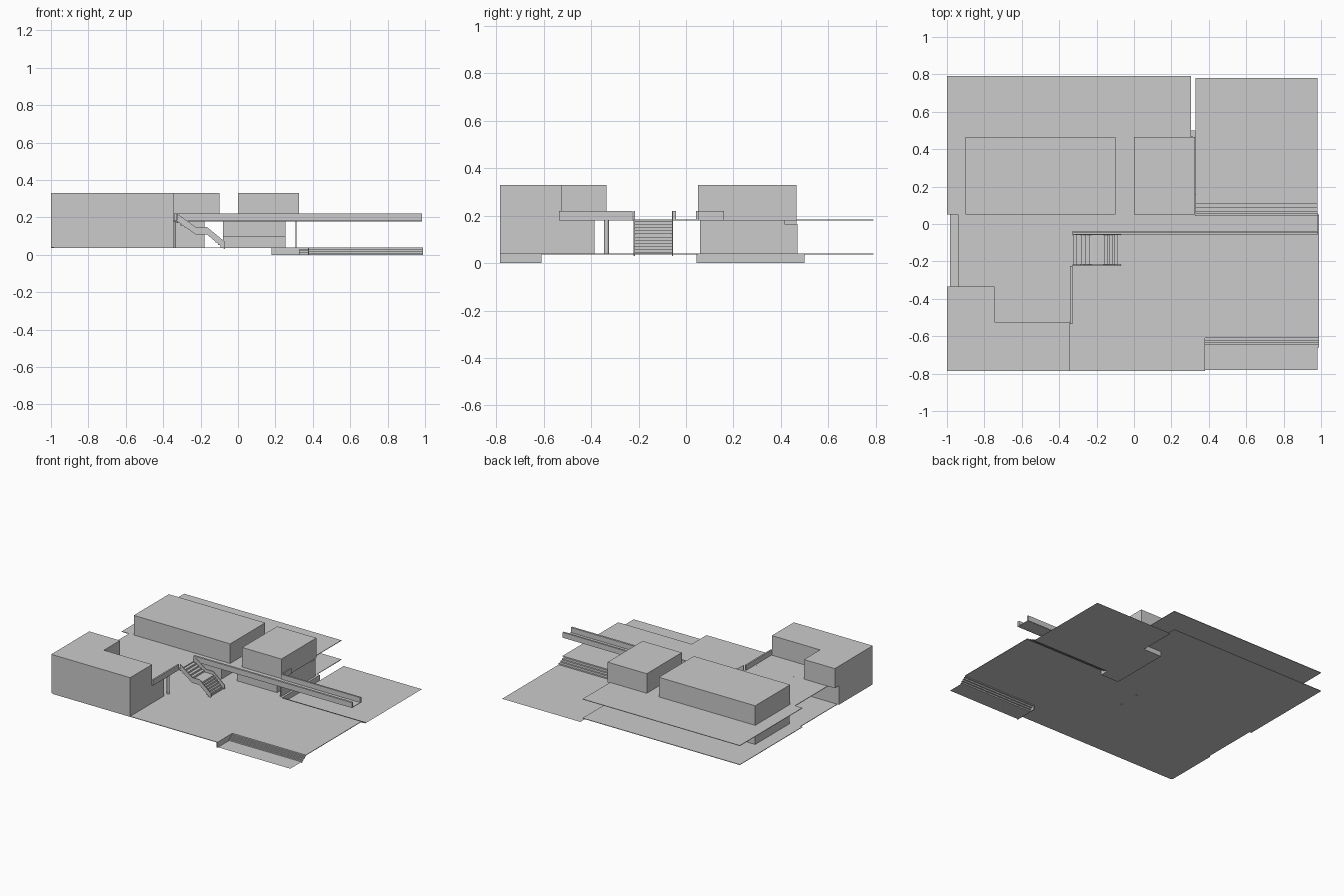
import bpy, bmesh, math

if "Cube" in bpy.data.objects:
    bpy.data.objects.remove(bpy.data.objects["Cube"])


def finish(name, bm):
    bmesh.ops.recalc_face_normals(bm, faces=bm.faces[:])
    me = bpy.data.meshes.new(name)
    bm.to_mesh(me)
    bm.free()
    ob = bpy.data.objects.new(name, me)
    bpy.context.collection.objects.link(ob)
    return ob


def prism(name, outline, z0, z1):
    """Extrude an xy outline between two heights."""
    bm = bmesh.new()
    f = bm.faces.new([bm.verts.new((x, y, z0)) for x, y in outline])
    ext = bmesh.ops.extrude_face_region(bm, geom=[f])["geom"]
    for v in ext:
        if isinstance(v, bmesh.types.BMVert):
            v.co.z = z1
    return finish(name, bm)


def box(name, x0, x1, y0, y1, z0, z1):
    return prism(name, [(x0, y0), (x1, y0), (x1, y1), (x0, y1)], z0, z1)


def sheet(name, a, b):
    """Bridge two matching point rows with a strip of quads."""
    bm = bmesh.new()
    va = [bm.verts.new(p) for p in a]
    vb = [bm.verts.new(p) for p in b]
    for i in range(len(a) - 1):
        bm.faces.new((va[i], va[i + 1], vb[i + 1], vb[i]))
    return finish(name, bm)


def steps(start, end, n):
    """Stepped line from start to end, each step drops then runs."""
    (u0, z0), (u1, z1) = start, end
    pts = [start]
    for i in range(1, n + 1):
        z = z0 + (z1 - z0) * i / n
        pts += [(u0 + (u1 - u0) * (i - 1) / n, z), (u0 + (u1 - u0) * i / n, z)]
    return pts


G, U, T = 0.04, 0.183, 0.33  # ground, upper deck and roof heights
SL = 0.004                   # slab thickness

# ground slab with the two sunken corners left out
prism("ground_slab", [(-0.985, -0.785), (0.375, -0.785), (0.375, -0.61), (0.99, -0.61),
                      (0.99, 0.05), (0.305, 0.05), (0.305, 0.79), (-1, 0.79),
                      (-1, 0.05), (-0.985, 0.05)], G - SL, G)

# sunken areas with their wide steps
for name, x0, x1, ys, ye, yfar, n in (("back", 0.33, 0.98, 0.05, 0.13, 0.78, 4),
                                      ("front", 0.38, 0.99, -0.61, -0.66, -0.78, 4)):
    prof = steps((ys, G), (ye, 0), n)
    sheet(name + "_wide_steps", [(x0, y, z) for y, z in prof], [(x1, y, z) for y, z in prof])
    sheet(name + "_sunken_floor", [(x0, ye, 0), (x0, yfar, 0)], [(0.98, ye, 0), (0.98, yfar, 0)])
box("front_pit_side_wall", 0.373, 0.38, -0.785, -0.61, 0, G)
box("retaining_block", 0.18, 0.33, 0.045, 0.50, 0, G)

# upper deck: terrace, back slab and footbridge floor
prism("upper_deck", [(-0.94, -0.525), (-0.33, -0.525), (-0.33, -0.04), (0.985, -0.04),
                     (0.985, 0.05), (0.325, 0.05), (0.325, 0.465), (0.305, 0.465),
                     (0.305, 0.79), (-1, 0.79), (-1, 0.05), (-0.94, 0.05)], U - SL, U)

# left front building: lower block and L-shaped upper block
box("left_lower_block", -1, -0.345, -0.785, -0.385, G, U)
prism("left_upper_block", [(-1, -0.785), (-0.345, -0.785), (-0.345, -0.525), (-0.745, -0.525),
                           (-0.745, -0.335), (-1, -0.335)], U, T)

# back buildings
box("back_left_upper_block", -0.9, -0.10, 0.05, 0.465, U, T)
box("back_middle_upper_block", 0, 0.325, 0.05, 0.465, U, T)
box("back_left_lower_block", -0.9, -0.18, 0.06, 0.465, G, U)

# room under the middle block
box("middle_lower_room", -0.08, 0.255, 0.165, 0.465, G, U - SL)
box("low_counter", -0.08, 0.255, 0.10, 0.165, G, 0.10)
box("side_screen", 0.308, 0.314, 0.06, 0.415, G, U - SL)
box("side_screen_low", 0.308, 0.314, 0.415, 0.47, G, 0.165)

# parapets along the bridge and the terrace edge
box("bridge_front_parapet", -0.33, 0.985, -0.057, -0.042, 0.18, 0.22)
box("bridge_back_parapet", 0.327, 0.985, 0.042, 0.055, 0.18, 0.22)
box("terrace_parapet", -0.342, -0.33, -0.535, -0.225, 0.18, 0.22)
box("bridge_side_parapet", 0.326, 0.332, 0.05, 0.16, 0.18, 0.22)

# two-flight staircase with a landing
prof = (steps((-0.33, U), (-0.22, 0.12), 5) + [(-0.16, 0.12)]
        + steps((-0.16, 0.12), (-0.08, G), 6)[1:])
st = sheet("stair_treads", [(x, -0.22, z) for x, z in prof], [(x, -0.06, z) for x, z in prof])
m = st.modifiers.new("thickness", "SOLIDIFY")
m.thickness = 0.006

# stair side panels following the flights
rail = [(-0.325, 0.18), (-0.225, 0.108), (-0.165, 0.108), (-0.07, 0.03)]
for side, y in (("front", -0.222), ("back", -0.06)):
    sd = sheet("stair_panel_" + side, [(x, y, z) for x, z in rail],
               [(x, y, z + 0.04) for x, z in rail])
    m = sd.modifiers.new("thickness", "SOLIDIFY")
    m.thickness = 0.006

# slim round columns under the terrace
for i, x in enumerate((-0.67, -0.345)):
    n = 16
    ob = prism(f"column_{i + 1}", [(x + 0.01 * math.cos(k * math.tau / n),
                                    -0.335 + 0.01 * math.sin(k * math.tau / n))
                                   for k in range(n)], G, U + 0.001)
    bpy.context.view_layer.objects.active = ob
    ob.select_set(True)
    bpy.ops.object.shade_smooth_by_angle()
    ob.select_set(False)
